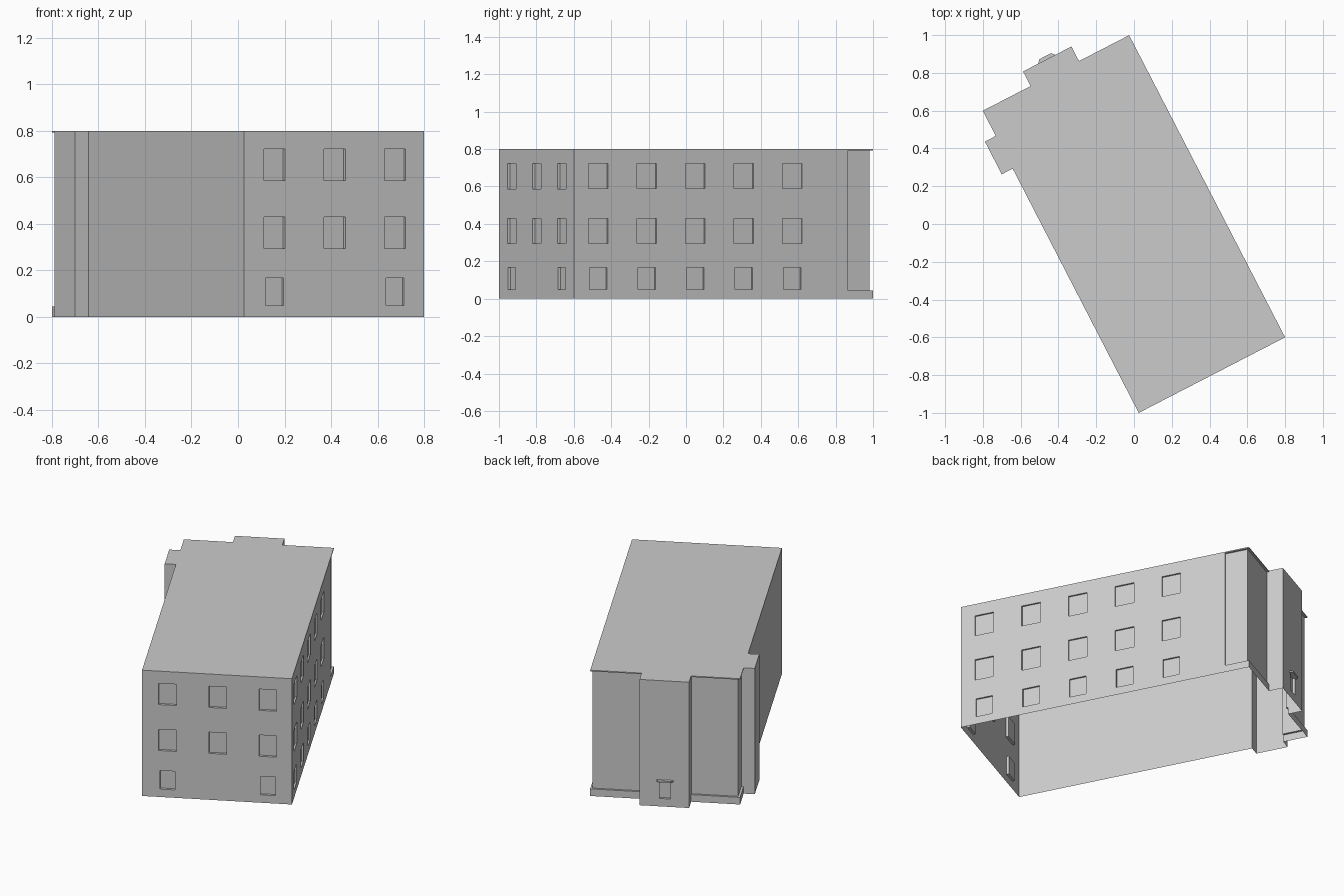
import bpy, bmesh, math
from mathutils import Matrix

if "Cube" in bpy.data.objects:
    bpy.data.objects.remove(bpy.data.objects["Cube"])

# Plan coordinates: u along the front wall, v along the side wall
PLACE = Matrix.Translation((0.025, -1.0, 0)) @ Matrix.Rotation(math.radians(27.3), 4, 'Z')
W, L, H = 0.872, 1.8, 0.8
B0, B1, BV = 0.285, 0.573, 1.887      # rear entrance bay
D = 0.013                             # depth of rear wall recess


def prism(bm, pts, z0, z1):
    """Closed upright prism over a counter-clockwise plan outline."""
    low = [bm.verts.new((u, v, z0)) for u, v in pts]
    top = [bm.verts.new((u, v, z1)) for u, v in pts]
    bm.faces.new(low[::-1])
    bm.faces.new(top)
    n = len(pts)
    for i in range(n):
        j = (i + 1) % n
        bm.faces.new((low[i], low[j], top[j], top[i]))


def box(bm, u0, u1, v0, v1, z0, z1):
    prism(bm, [(u0, v0), (u1, v0), (u1, v1), (u0, v1)], z0, z1)


def make(name, bm):
    me = bpy.data.meshes.new(name)
    bm.to_mesh(me)
    bm.free()
    ob = bpy.data.objects.new(name, me)
    bpy.context.collection.objects.link(ob)
    return ob


# Building body with rear entrance bay and side chimney bay
bm = bmesh.new()
prism(bm, [(0, 0), (W, 0), (W, L), (B1, L), (B1, BV), (B0, BV), (B0, L),
           (0, L), (0, 1.65), (-0.065, 1.65), (-0.065, 1.455), (0, 1.455)], 0, H)
building = make("building", bm)

# Cutters
bm = bmesh.new()
# front windows: (row z0, z1, columns)
for z0, z1, cols in ((0.05, 0.168, (0, 2)), (0.295, 0.43, (0, 1, 2)), (0.587, 0.722, (0, 1, 2))):
    half = 0.044 if z0 < 0.1 else 0.051
    for c in cols:
        u = 0.148 + 0.292 * c
        box(bm, u - half, u + half, -0.1, 0.016, z0, z1)
# right side windows
for z0, z1 in ((0.05, 0.168), (0.295, 0.43), (0.59, 0.722)):
    half = 0.052 if z0 < 0.1 else 0.059
    for c in range(5):
        v = 0.147 + 0.292 * c
        box(bm, W - 0.01, W + 0.1, v - half, v + half, z0, z1)
# rear wing recesses between plinth and roof slab
prism(bm, [(W - D, 1.65), (W + 0.2, 1.65), (W + 0.2, 2), (B1, 2), (B1, L - D), (W - D, L - D)], 0.045, 0.793)
prism(bm, [(D, 1.65), (D, L - D), (B0, L - D), (B0, 2), (-0.2, 2), (-0.2, 1.65)], 0.045, 0.793)
# door opening
box(bm, 0.394, 0.458, BV - 0.015, BV + 0.1, 0.05, 0.16)
cutter = make("opening_cutter", bm)
cutter.hide_render = True

mod = building.modifiers.new("openings", 'BOOLEAN')
mod.operation = 'DIFFERENCE'
mod.solver = 'EXACT'
mod.object = cutter
bpy.context.view_layer.objects.active = building
bpy.ops.object.modifier_apply(modifier=mod.name)
bpy.data.objects.remove(cutter)

# Open underside
bm = bmesh.new()
bm.from_mesh(building.data)
under = [f for f in bm.faces if all(v.co.z < 1e-4 for v in f.verts)]
bmesh.ops.delete(bm, geom=under, context='FACES')
bm.to_mesh(building.data)
bm.free()

# Door canopy
bm = bmesh.new()
prism(bm, [(0.376, BV), (0.476, BV), (0.462, BV + 0.018), (0.39, BV + 0.018)], 0.16, 0.17)
canopy = make("door_canopy", bm)

for ob in (building, canopy):
    ob.data.transform(PLACE)
